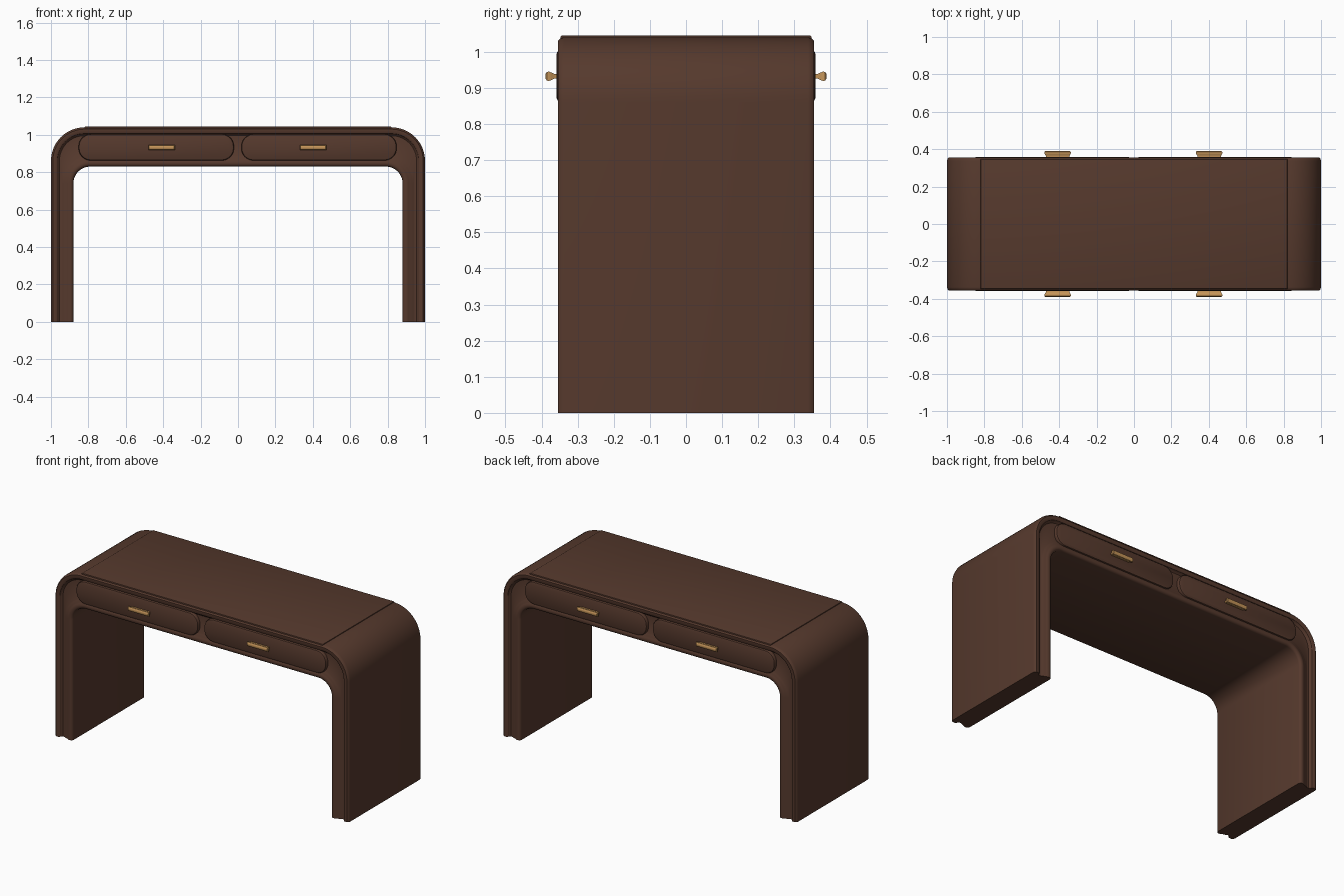
import bpy, bmesh, math

if "Cube" in bpy.data.objects:
    bpy.data.objects.remove(bpy.data.objects["Cube"])


def material(name, rgb):
    m = bpy.data.materials.new(name)
    m.diffuse_color = (*rgb, 1)
    m.use_nodes = True
    m.node_tree.nodes["Principled BSDF"].inputs["Base Color"].default_value = m.diffuse_color
    return m


WOOD = material("dark brown wood", (0.092, 0.041, 0.026))
BRASS = material("warm brass", (0.56, 0.30, 0.10))


def finish(bm, name, mat, angle=35):
    bmesh.ops.recalc_face_normals(bm, faces=bm.faces)
    me = bpy.data.meshes.new(name)
    bm.to_mesh(me)
    bm.free()
    me.materials.append(mat)
    ob = bpy.data.objects.new(name, me)
    bpy.context.collection.objects.link(ob)
    bpy.ops.object.select_all(action='DESELECT')
    ob.select_set(True)
    bpy.context.view_layer.objects.active = ob
    bpy.ops.object.shade_smooth_by_angle(angle=math.radians(angle))
    return ob


def arch(half, top, r, n=16):
    """Points of an upside-down U in the xz plane, left foot to right foot."""
    left = [(-half, 0.0)]
    for i in range(n + 1):
        a = math.pi - math.pi / 2 * i / n
        left.append((-half + r + r * math.cos(a), top - r + r * math.sin(a)))
    return left + [(-x, z) for x, z in reversed(left)]


def outer(d):
    return arch(1.0 - d, 1.04 - d, 0.18 - d)


def inner(d):
    return arch(0.88 + d, 0.83 + d, 0.09 + d)


def loft(bm, rings):
    """Rings of equal length, closed in both section and foot directions."""
    vs = [[bm.verts.new(p) for p in ring] for ring in rings]
    k = len(vs)
    for i in range(k):
        a, b = vs[i], vs[(i + 1) % k]
        for j in range(len(a) - 1):
            bm.faces.new((a[j], a[j + 1], b[j + 1], b[j]))
    for j in (0, -1):
        bm.faces.new([r[j] for r in vs])


# waterfall body: moulded cross-section swept along the arch
section = [(outer, 0.0, 0.338), (outer, 0.003, 0.348), (outer, 0.010, 0.355),
           (outer, 0.028, 0.355), (outer, 0.034, 0.351), (outer, 0.037, 0.342),
           (outer, 0.045, 0.336), (outer, 0.054, 0.336),
           (inner, 0.058, 0.339), (inner, 0.052, 0.343), (inner, 0.040, 0.346),
           (inner, 0.032, 0.350), (inner, 0.024, 0.354), (inner, 0.012, 0.354),
           (inner, 0.004, 0.349), (inner, 0.0, 0.340)]
bm = bmesh.new()
rings = [[(x, -y, z) for x, z in f(d)] for f, d, y in section]
rings += [[(x, y, z) for x, z in f(d)] for f, d, y in reversed(section)]
loft(bm, rings)
finish(bm, "waterfall_body", WOOD)

# slightly raised top panel between the rounded shoulders
bm = bmesh.new()
bmesh.ops.create_cube(bm, size=1)
for v in bm.verts:
    v.co.x *= 1.64
    v.co.y *= 0.694
    v.co.z = 1.041 + v.co.z * 0.008
bmesh.ops.bevel(bm, geom=[e for e in bm.edges if all(v.co.z > 1.04 for v in e.verts)],
                offset=0.004, segments=2, affect='EDGES', profile=0.5)
finish(bm, "top_panel", WOOD)


def drawer_outline(cx, inset, n=10):
    hw, hh = 0.415 - inset, 0.070 - inset
    r = 0.064 - inset
    pts = []
    for q, (sx, sz) in enumerate([(1, 1), (-1, 1), (-1, -1), (1, -1)]):
        for i in range(n + 1):
            a = math.pi / 2 * (q + i / n)
            pts.append((cx + sx * (hw - r) + r * math.cos(a),
                        0.933 + sz * (hh - r) + r * math.sin(a)))
    return pts


def drawer_front(cx, side, name):
    bm = bmesh.new()
    rows = []
    for inset, y in [(0, 0.33), (0, 0.350), (0.003, 0.356), (0.010, 0.359)]:
        rows.append([bm.verts.new((x, side * y, z)) for x, z in drawer_outline(cx, inset)])
    for a, b in zip(rows, rows[1:]):
        for i in range(len(a)):
            j = (i + 1) % len(a)
            bm.faces.new((a[i], a[j], b[j], b[i]))
    bm.faces.new(rows[-1])
    bm.faces.new(rows[0])
    finish(bm, name, WOOD)


def handle(cx, side, name):
    """Flared bar pull: (distance out, half height, half length)."""
    bm = bmesh.new()
    rows = []
    for y, h, w in [(0.355, 0.007, 0.062), (0.364, 0.006, 0.063), (0.372, 0.010, 0.068),
                    (0.379, 0.013, 0.071), (0.385, 0.012, 0.071), (0.389, 0.007, 0.067)]:
        rows.append([bm.verts.new((cx + sx * w, side * y, 0.932 + sz * h))
                     for sx, sz in [(1, 1), (-1, 1), (-1, -1), (1, -1)]])
    for a, b in zip(rows, rows[1:]):
        for i in range(4):
            j = (i + 1) % 4
            bm.faces.new((a[i], a[j], b[j], b[i]))
    bm.faces.new(rows[0])
    bm.faces.new(rows[-1])
    finish(bm, name, BRASS, 40)


# two drawers with pulls on both long sides
for side, sname in ((-1, "front"), (1, "back")):
    for cx, hx, xname in ((-0.437, -0.408, "left"), (0.433, 0.402, "right")):
        drawer_front(cx, side, f"{sname}_drawer_{xname}")
        handle(hx, side, f"{sname}_handle_{xname}")
